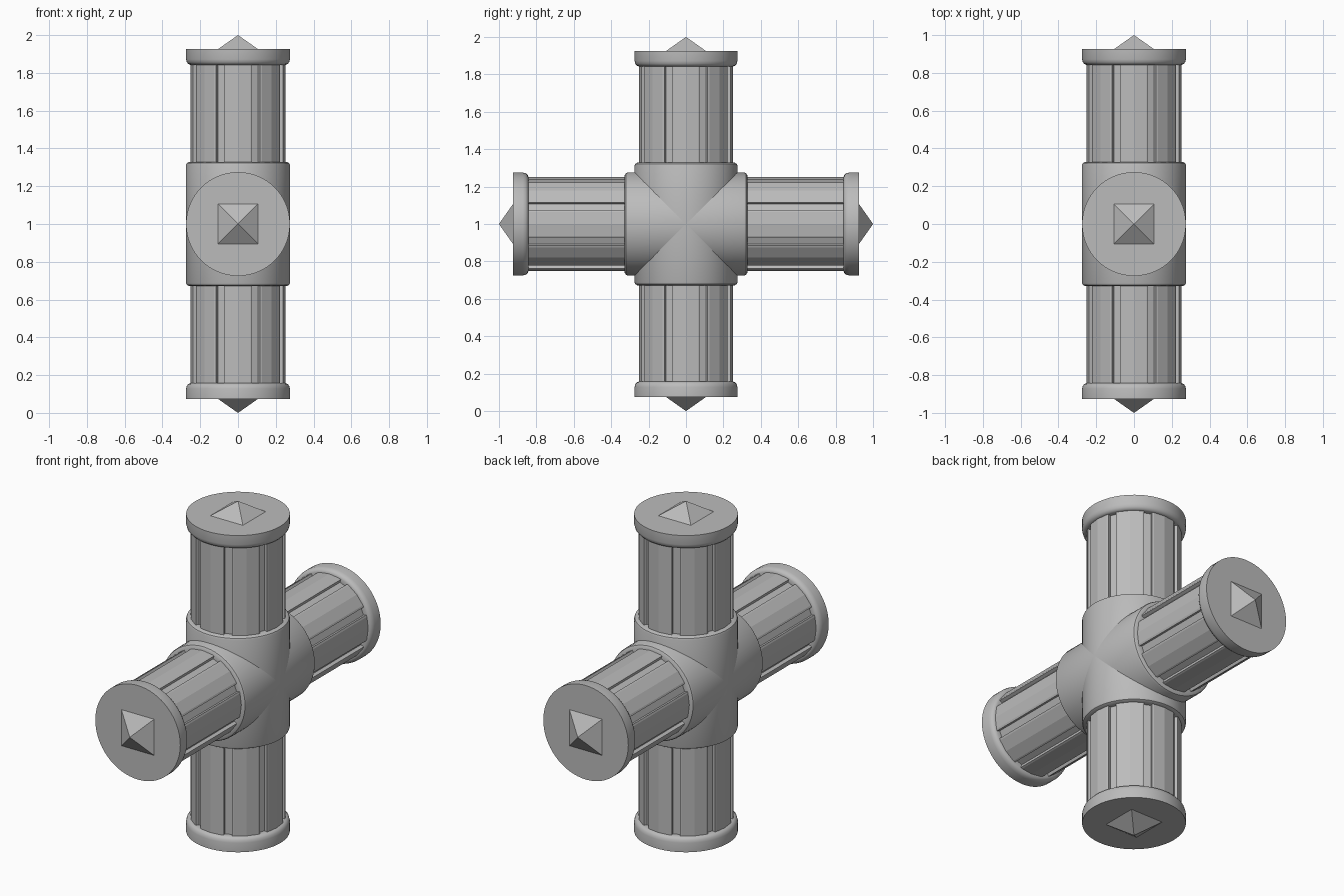
import bpy, bmesh
from math import sin, cos, pi, radians
from mathutils import Matrix

if "Cube" in bpy.data.objects:
    bpy.data.objects.remove(bpy.data.objects["Cube"])

CENTRE = Matrix.Translation((0, 0, 1))
SHAFT_R, GROOVE_R = 0.252, 0.232

grey = bpy.data.materials.new("plain_grey")
grey.use_nodes = True
colour = (0.5, 0.5, 0.5, 1)
grey.diffuse_color = colour
grey.node_tree.nodes["Principled BSDF"].inputs["Base Color"].default_value = colour


def finish(name, bm, matrix, smooth=False):
    bmesh.ops.recalc_face_normals(bm, faces=bm.faces)
    mesh = bpy.data.meshes.new(name)
    bm.to_mesh(mesh)
    bm.free()
    mesh.materials.append(grey)
    obj = bpy.data.objects.new(name, mesh)
    obj.matrix_world = matrix
    bpy.context.collection.objects.link(obj)
    if smooth:
        bpy.ops.object.select_all(action="DESELECT")
        obj.select_set(True)
        bpy.context.view_layer.objects.active = obj
        bpy.ops.object.shade_smooth_by_angle(angle=radians(30))
    return obj


def loft(rings):
    """Join equal rings of points into a closed solid."""
    bm = bmesh.new()
    loops = [[bm.verts.new(p) for p in ring] for ring in rings]
    n = len(loops[0])
    for a, b in zip(loops, loops[1:]):
        for i in range(n):
            j = (i + 1) % n
            bm.faces.new((a[i], a[j], b[j], b[i]))
    bm.faces.new(loops[0])
    bm.faces.new(loops[-1])
    return bm


def lathe(profile, sides=64):
    return loft([[(r * cos(2 * pi * i / sides), r * sin(2 * pi * i / sides), z)
                  for i in range(sides)] for r, z in profile])


def grooved_section():
    """Eight faceted panels with a narrow groove between neighbours."""
    points = []
    facet_flat = SHAFT_R * cos(radians(7.5)) / cos(radians(5))
    for k in range(8):
        for offset, r in ((-17.5, GROOVE_R), (-17.5, facet_flat), (-15, SHAFT_R),
                          (0, SHAFT_R), (15, SHAFT_R), (17.5, facet_flat),
                          (17.5, GROOVE_R)):
            a = radians(45 * k + offset)
            points.append((r * cos(a), r * sin(a)))
    return points


# Hub: two crossing sleeves with chamfered ends
for name, turn in (("upright_hub_sleeve", 0), ("level_hub_sleeve", 90)):
    half = [(0.275, 0.312), (0.271, 0.322), (0.258, 0.329), (0.235, 0.329)]
    profile = [(r, -z) for r, z in reversed(half)] + half
    finish(name, lathe(profile), CENTRE @ Matrix.Rotation(radians(turn), 4, "X"), True)

# Four identical arms: grooved shaft, rounded end cap and pyramid point
for name, turn in (("top", 0), ("front", 90), ("bottom", 180), ("back", 270)):
    place = CENTRE @ Matrix.Rotation(radians(turn), 4, "X")

    section = grooved_section()
    finish(name + "_grooved_shaft",
           loft([[(x, y, z) for x, y in section] for z in (0.3, 0.86)]), place)

    cap = [(0.235, 0.843), (0.253, 0.843), (0.263, 0.847), (0.271, 0.857),
           (0.275, 0.872), (0.275, 0.926)]
    finish(name + "_end_cap", lathe(cap), place, True)

    bm = bmesh.new()
    bmesh.ops.create_cone(bm, cap_ends=True, segments=4, radius1=0.107 * 2 ** 0.5,
                          radius2=0, depth=0.075)
    bmesh.ops.rotate(bm, verts=bm.verts, matrix=Matrix.Rotation(pi / 4, 3, "Z"))
    # Square the base to the arm whichever way the cone starts
    for v in bm.verts:
        if v.co.z < 0:
            v.co.x = 0.107 if v.co.x > 0 else -0.107
            v.co.y = 0.107 if v.co.y > 0 else -0.107
    bmesh.ops.translate(bm, verts=bm.verts, vec=(0, 0, 0.9625))
    finish(name + "_pyramid_point", bm, place)
